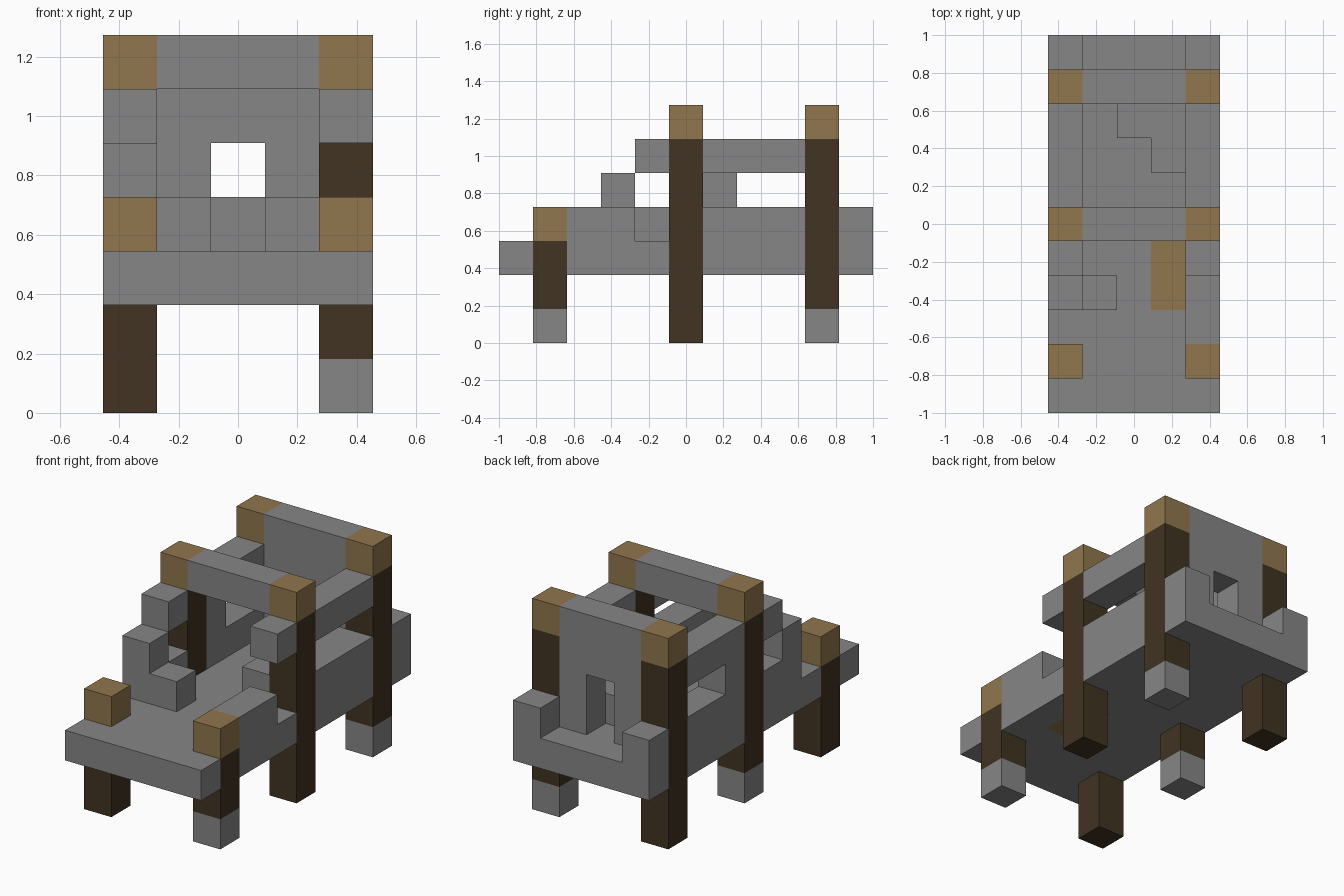
import bpy, bmesh
from math import radians
from mathutils import Vector

cube = bpy.data.objects.get("Cube")
if cube:
    bpy.data.objects.remove(cube, do_unlink=True)

UNIT = 2 / 11                       # one building block
ORIGIN = Vector((-2.5, -5.5, 0))    # corner of block (0, 0, 0)


def material(name, rgb):
    m = bpy.data.materials.new(name)
    m.use_nodes = True
    m.diffuse_color = (*rgb, 1)
    m.node_tree.nodes["Principled BSDF"].inputs["Base Color"].default_value = (*rgb, 1)
    return m


STONE = material("grey stone", (0.238, 0.238, 0.238))
BARK = material("dark bark", (0.053, 0.033, 0.016))
WOOD = material("tan cut wood", (0.279, 0.184, 0.074))

blocks = {}    # block position -> (part, material); later parts replace earlier ones


def fill(part, mat, x, y, z):
    """Fill an inclusive range of blocks; each axis is a number or a (first, last) pair."""
    spans = [a if isinstance(a, tuple) else (a, a) for a in (x, y, z)]
    for i in range(spans[0][0], spans[0][1] + 1):
        for j in range(spans[1][0], spans[1][1] + 1):
            for k in range(spans[2][0], spans[2][1] + 1):
                blocks[i, j, k] = (part, mat)


# Deck with a wooden floor plank
fill("deck", STONE, (0, 4), (0, 10), 2)
fill("floor_plank", WOOD, 3, (3, 4), 2)

# Side walls with open windows under the top rails
for side, x in (("right", 0), ("left", 4)):
    fill(side + "_wall", STONE, x, (6, 8), 3)
    fill(side + "_top_rail", STONE, x, (4, 8), 5)
    fill(side + "_rear_block", STONE, x, 10, 3)
fill("right_window_pillar", STONE, 0, 6, 4)
fill("right_front_wall", STONE, 0, (3, 4), 3)
fill("right_front_wall", STONE, 0, 3, 4)
fill("right_step", STONE, 1, 3, 3)
fill("left_front_wall", STONE, 4, (2, 3), 3)

# Rear wall with a doorway, and the beam over the middle
fill("rear_wall", STONE, (1, 3), 9, (3, 6))
for z in (3, 4):
    del blocks[2, 9, z]
fill("cross_beam", STONE, (1, 3), 5, 6)

# Loose blocks inside
fill("inner_block", STONE, 3, 5, 3)
fill("rear_bench", STONE, (2, 3), 8, 3)
fill("rear_bench", STONE, 3, 7, 3)

# Posts: bark trunk, cut wood cap, some on a stone foot
for row, y, top in (("front", 1, 3), ("middle", 5, 6), ("rear", 9, 6)):
    for side, x in (("right", 0), ("left", 4)):
        name = f"{row}_{side}_post"
        fill(name, BARK, x, y, (0, top - 1))
        fill(name, WOOD, x, y, top)
        if (row == "middle") == (side == "right"):
            fill(name, STONE, x, y, 0)

# Build each part from the outer faces of its blocks
for part in dict.fromkeys(p for p, m in blocks.values()):
    mesh = bpy.data.meshes.new(part)
    bm = bmesh.new()
    mats = []
    for cell, (owner, mat) in blocks.items():
        if owner != part:
            continue
        if mat not in mats:
            mats.append(mat)
            mesh.materials.append(mat)
        centre = Vector(cell) + Vector((0.5, 0.5, 0.5)) + ORIGIN
        for axis in range(3):
            for sign in (-1, 1):
                n = Vector((0, 0, 0))
                n[axis] = sign
                if tuple(int(c + d) for c, d in zip(cell, n)) in blocks:
                    continue
                u = Vector((n.y, n.z, n.x))
                v = n.cross(u)
                corners = [(n + a * u + b * v) / 2 + centre
                           for a, b in ((-1, -1), (1, -1), (1, 1), (-1, 1))]
                face = bm.faces.new([bm.verts.new(c * UNIT) for c in corners])
                face.material_index = mats.index(mat)
    bmesh.ops.remove_doubles(bm, verts=bm.verts, dist=0.001)
    bmesh.ops.dissolve_limit(bm, angle_limit=radians(1), verts=bm.verts,
                             edges=bm.edges, delimit={'MATERIAL'})
    bm.to_mesh(mesh)
    bm.free()
    bpy.context.collection.objects.link(bpy.data.objects.new(part, mesh))
